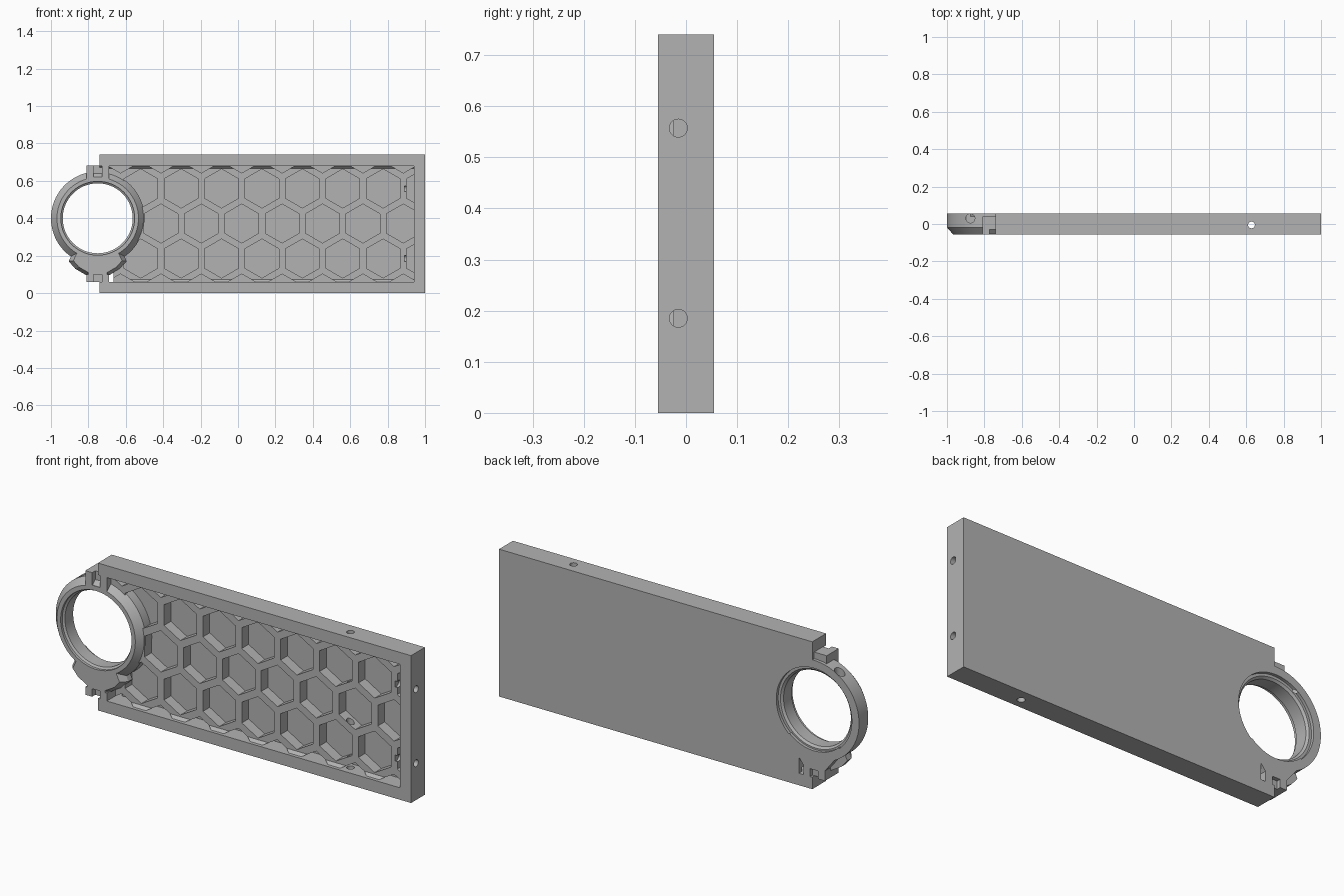
import bpy, bmesh
from math import cos, sin, pi, radians
from mathutils import Matrix

if "Cube" in bpy.data.objects:
    bpy.data.objects.remove(bpy.data.objects["Cube"], do_unlink=True)

grey = bpy.data.materials.new("plain grey")
grey.use_nodes = True
grey.diffuse_color = (0.45, 0.45, 0.45, 1)
grey.node_tree.nodes["Principled BSDF"].inputs["Base Color"].default_value = (0.45, 0.45, 0.45, 1)

RX, RZ = -0.75, 0.40      # ring centre
BACK, FRONT = 0.055, -0.055


def finish(name, bm):
    bmesh.ops.recalc_face_normals(bm, faces=bm.faces)
    mesh = bpy.data.meshes.new(name)
    bm.to_mesh(mesh)
    bm.free()
    ob = bpy.data.objects.new(name, mesh)
    bpy.context.collection.objects.link(ob)
    mesh.materials.append(grey)
    return ob


def add_prism(bm, points, y0, y1, inset=1.0, centre=(0, 0)):
    """Extrude an x-z outline from y0 to y1; inset scales the y0 end."""
    cx, cz = centre
    a = [bm.verts.new((cx + (x - cx) * inset, y0, cz + (z - cz) * inset)) for x, z in points]
    b = [bm.verts.new((x, y1, z)) for x, z in points]
    n = len(points)
    bm.faces.new(a)
    bm.faces.new(b[::-1])
    for i in range(n):
        j = (i + 1) % n
        bm.faces.new((a[i], b[i], b[j], a[j]))


def prism(name, points, y0, y1, **kw):
    bm = bmesh.new()
    add_prism(bm, points, y0, y1, **kw)
    return finish(name, bm)


def box(name, x0, x1, y0, y1, z0, z1):
    return prism(name, [(x0, z0), (x1, z0), (x1, z1), (x0, z1)], y0, y1)


def cylinder(name, centre, radius, length, axis, sides=48):
    bm = bmesh.new()
    turn = {"x": Matrix.Rotation(pi / 2, 4, "Y"), "y": Matrix.Rotation(pi / 2, 4, "X"),
            "z": Matrix.Identity(4)}[axis]
    bmesh.ops.create_cone(bm, cap_ends=True, segments=sides, radius1=radius, radius2=radius,
                          depth=length, matrix=Matrix.Translation(centre) @ turn)
    return finish(name, bm)


def boolean(target, tool, operation="DIFFERENCE"):
    tool.hide_render = True
    mod = target.modifiers.new("cut", "BOOLEAN")
    mod.operation, mod.object, mod.solver = operation, tool, "EXACT"
    bpy.context.view_layer.objects.active = target
    bpy.ops.object.modifier_apply(modifier=mod.name)
    bpy.data.objects.remove(tool, do_unlink=True)


# framed panel: slab with a shallow pocket, chamfered where the walls meet the lattice
panel = box("panel", -0.74, 1.0, FRONT, BACK, 0, 0.74)
bm = bmesh.new()
outline = [(-0.1, 0.06), (-0.038, 0.06), (-0.024, 0.073),
           (-0.024, 0.667), (-0.038, 0.68), (-0.1, 0.68)]
ends = [[bm.verts.new((x, y, z)) for y, z in outline] for x in (-0.8, 0.94)]
bm.faces.new(ends[0])
bm.faces.new(ends[1])
for i in range(6):
    j = (i + 1) % 6
    bm.faces.new((ends[0][i], ends[0][j], ends[1][j], ends[1][i]))
boolean(panel, finish("pocket_cutter", bm))

# honeycomb recesses, clipped to the inside of the frame
pitch, hex_radius = 0.216, 0.104
bm = bmesh.new()
for row in range(5):
    for col in range(-4, 6):
        cx = (0.02 if row % 2 == 0 else -0.088) + col * pitch
        cz = -0.002 + row * pitch * 0.866
        add_prism(bm, [(cx + hex_radius * sin(k * pi / 3), cz + hex_radius * cos(k * pi / 3))
                       for k in range(6)], -0.045, 0.03)
cells = finish("cell_cutter", bm)
boolean(cells, box("clip", -0.72, 0.94, -0.2, 0.2, 0.06, 0.68), "INTERSECT")
boolean(panel, cells)

# mounting holes, ring opening and clamp clearance
for z in (0.185, 0.557):
    boolean(panel, cylinder("side_hole", (0.96, -0.015, z), 0.0175, 0.14, "x", 32))
boolean(panel, cylinder("long_hole", (0.628, -0.005, 0.37), 0.018, 1.0, "z", 32))
boolean(panel, cylinder("ring_opening", (RX, 0, RZ), 0.215, 0.4, "y", 96))
boolean(panel, box("clamp_clearance", -0.8, -0.665, -0.2, 0.2, 0.06, 0.2))

# clamp ring: lathed section (radius, y)
section = [(0.187, -0.035), (0.197, -0.042), (0.197, FRONT), (0.218, FRONT), (0.25, -0.018),
           (0.25, BACK), (0.21, BACK), (0.21, 0.04), (0.197, 0.04), (0.187, 0.03)]
bm = bmesh.new()
sides = 96
loops = [[bm.verts.new((RX + r * cos(2 * pi * s / sides), y, RZ + r * sin(2 * pi * s / sides)))
          for r, y in section] for s in range(sides)]
for s in range(sides):
    a, b = loops[s], loops[(s + 1) % sides]
    for i in range(len(section)):
        j = (i + 1) % len(section)
        bm.faces.new((a[i], a[j], b[j], b[i]))
ring = finish("clamp_ring", bm)
boolean(ring, cylinder("ring_screw_hole", (-0.875, 0.03, 0.67), 0.024, 0.2, "z", 32))


def mirrored(half):
    """Complete a symmetric outline from (offset from ring centre, z) points."""
    return [(RX + x, z) for x, z in half] + [(RX - x, z) for x, z in reversed(half)]


# lower clamp: broad chamfered front lug, narrow neck behind
lug_half = [(0.06, 0.06), (0.06, 0.095), (0.12, 0.13), (0.155, 0.17), (0.125, 0.235), (0.1, 0.26)]
lug = prism("lower_lug", mirrored(lug_half), -0.02, 0.012)
lug_face = prism("lower_lug_face", mirrored(lug_half), FRONT, -0.02, inset=0.84, centre=(RX, 0.19))
neck = prism("lower_neck", mirrored([(0.06, 0.06), (0.06, 0.11), (0.155, 0.23), (0.12, 0.26)]),
             0.012, BACK)
foot = box("lower_foot", RX - 0.06, RX + 0.06, FRONT, 0.012, 0.06, 0.1)
for part in (lug, lug_face, neck):
    boolean(part, cylinder("bore", (RX, 0, RZ), 0.205, 0.4, "y", 96))
for part in (lug, lug_face, foot):
    boolean(part, box("slot", RX - 0.022, RX + 0.022, -0.2, -0.03, 0, 0.1))
boolean(neck, box("slot", RX - 0.022, RX + 0.022, 0.035, 0.2, 0, 0.1))

# upper clamp tab
tab = prism("upper_tab", mirrored([(0.06, 0.61), (0.06, 0.683)]), FRONT, 0.04)
boolean(tab, box("slot", RX - 0.022, RX + 0.022, -0.2, -0.03, 0.62, 0.8))

for ob in (panel, ring):
    bpy.ops.object.select_all(action="DESELECT")
    ob.select_set(True)
    bpy.context.view_layer.objects.active = ob
    bpy.ops.object.shade_smooth_by_angle(angle=radians(25))
